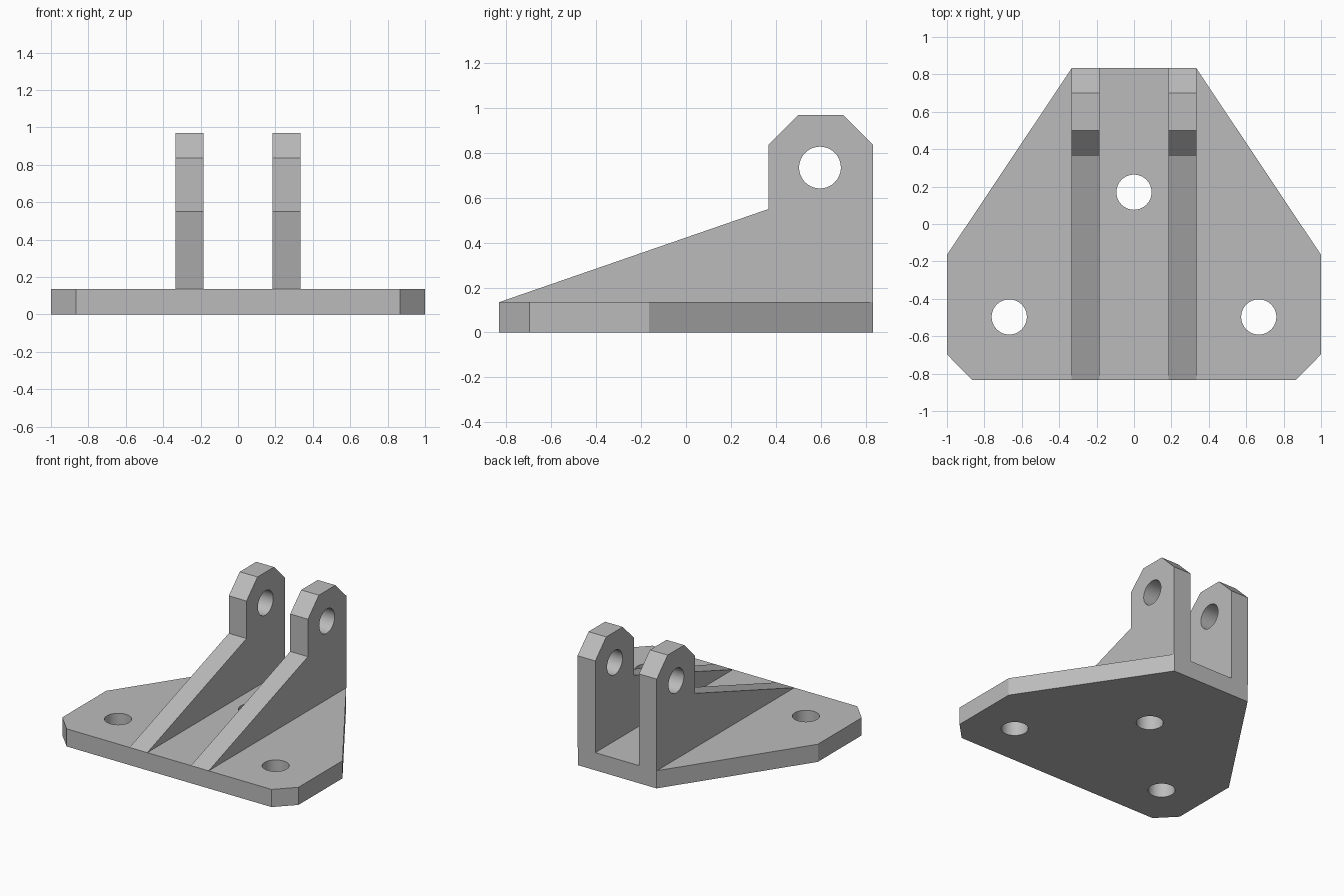
import bpy
import bmesh
from math import pi
from mathutils import Matrix, Vector

cube = bpy.data.objects.get("Cube")
if cube:
    bpy.data.objects.remove(cube, do_unlink=True)

grey = bpy.data.materials.new("plain grey")
grey.use_nodes = True
colour = (0.5, 0.5, 0.5, 1)
grey.diffuse_color = colour
grey.node_tree.nodes["Principled BSDF"].inputs["Base Color"].default_value = colour


def link(name, bm):
    bmesh.ops.recalc_face_normals(bm, faces=bm.faces)
    mesh = bpy.data.meshes.new(name)
    bm.to_mesh(mesh)
    bm.free()
    mesh.materials.append(grey)
    obj = bpy.data.objects.new(name, mesh)
    bpy.context.collection.objects.link(obj)
    return obj


def extrude_profile(name, points, depth):
    """Solid prism from a closed outline, pushed along a vector."""
    bm = bmesh.new()
    face = bm.faces.new([bm.verts.new(p) for p in points])
    result = bmesh.ops.extrude_face_region(bm, geom=[face], use_keep_orig=True)
    moved = [v for v in result["geom"] if isinstance(v, bmesh.types.BMVert)]
    bmesh.ops.translate(bm, verts=moved, vec=Vector(depth))
    return link(name, bm)


def drill(target, centres, radius, axis):
    """Cut round through-holes along the x or z axis."""
    bm = bmesh.new()
    turn = Matrix.Rotation(pi / 2, 4, "Y") if axis == "X" else Matrix()
    for centre in centres:
        bmesh.ops.create_cone(bm, cap_ends=True, segments=64, radius1=radius,
                              radius2=radius, depth=0.5,
                              matrix=Matrix.Translation(centre) @ turn)
    cutter = link(target.name + "_hole_cutter", bm)
    cutter.hide_render = True
    cutter.hide_set(True)
    cut = target.modifiers.new("holes", "BOOLEAN")
    cut.operation = "DIFFERENCE"
    cut.solver = "EXACT"
    cut.object = cutter
    # Apply the cut so the cutter can be discarded
    bpy.context.view_layer.update()
    graph = bpy.context.evaluated_depsgraph_get()
    target.data = bpy.data.meshes.new_from_object(target.evaluated_get(graph))
    target.modifiers.clear()
    bpy.data.objects.remove(cutter, do_unlink=True)
    # Smooth hole walls, crisp edges everywhere else
    bpy.ops.object.select_all(action="DESELECT")
    target.select_set(True)
    bpy.context.view_layer.objects.active = target
    bpy.ops.object.shade_smooth_by_angle(angle=pi / 6)


THICK = 0.135
BACK = 0.833

# Base plate: tapered to the back, clipped front corners
half = [(0.333, BACK), (1, -0.165), (1, -0.697), (0.867, -BACK)]
outline = half + [(-x, y) for x, y in reversed(half)]
base = extrude_profile("base_plate", [(x, y, 0) for x, y in outline], (0, 0, THICK))
drill(base, [(0, 0.17, 0), (-0.667, -0.497, 0), (0.667, -0.497, 0)], 0.094, "Z")

# Pair of upright brackets: sloping rib rising to a clipped lug
bracket = [(-BACK, THICK), (0.367, 0.55), (0.367, 0.837), (0.5, 0.97),
           (0.7, 0.97), (BACK, 0.837), (BACK, THICK)]
for name, x in (("right_bracket", -0.335), ("left_bracket", 0.185)):
    part = extrude_profile(name, [(x, y, z) for y, z in bracket], (0.15, 0, 0))
    drill(part, [(x + 0.075, 0.597, 0.735)], 0.093, "X")
